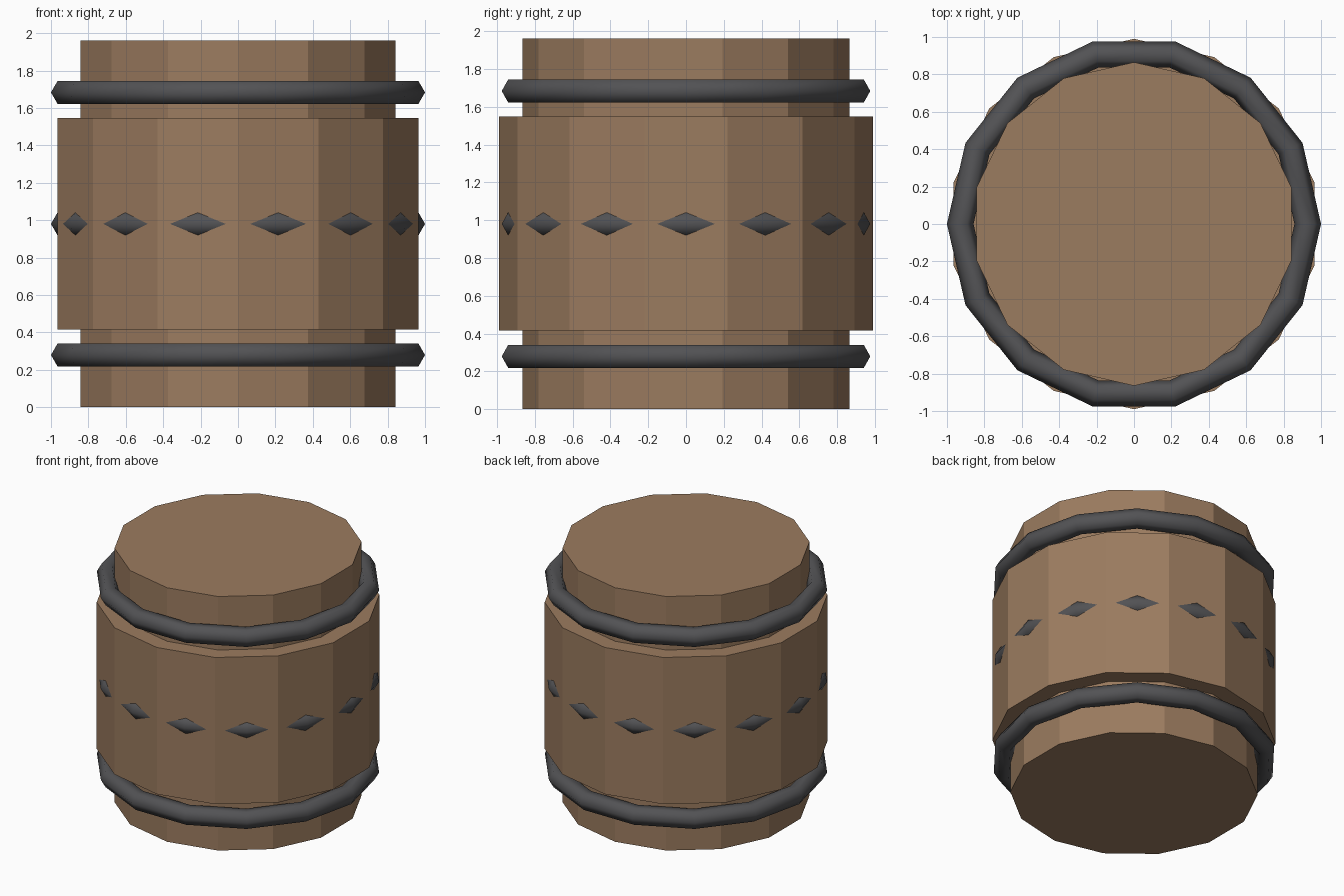
import bpy
import math

if "Cube" in bpy.data.objects:
    bpy.data.objects.remove(bpy.data.objects["Cube"])

SIDES = 14


def material(name, rgb):
    mat = bpy.data.materials.new(name)
    mat.diffuse_color = (*rgb, 1.0)
    mat.use_nodes = True
    mat.node_tree.nodes["Principled BSDF"].inputs["Base Color"].default_value = mat.diffuse_color
    return mat


wood = material("wood", (0.33, 0.20, 0.115))
iron = material("iron", (0.085, 0.085, 0.09))


def drum(name, radius, z0, z1):
    # Faceted cylinder with corners on the y axis
    bpy.ops.mesh.primitive_cylinder_add(
        vertices=SIDES, radius=radius, depth=z1 - z0, location=(0, 0, (z0 + z1) / 2))
    obj = bpy.context.object
    obj.name = name
    obj.data.materials.append(wood)


def hoop(name, z):
    # Hexagonal-section ring with corners on the x axis
    bpy.ops.mesh.primitive_torus_add(
        major_segments=SIDES, minor_segments=6,
        major_radius=0.929, minor_radius=0.071, location=(0, 0, z))
    obj = bpy.context.object
    obj.name = name
    obj.data.materials.append(iron)
    bpy.ops.object.shade_smooth_by_angle(angle=math.radians(75))


# Wooden body: narrow full-height core and wide belly
drum("barrel_core", 0.865, 0.0, 1.96)
drum("barrel_belly", 0.99, 0.415, 1.547)

# Iron hoops; the middle one only pokes through the belly as diamonds
for name, z in (("lower_hoop", 0.279), ("middle_hoop", 0.98), ("upper_hoop", 1.683)):
    hoop(name, z)
